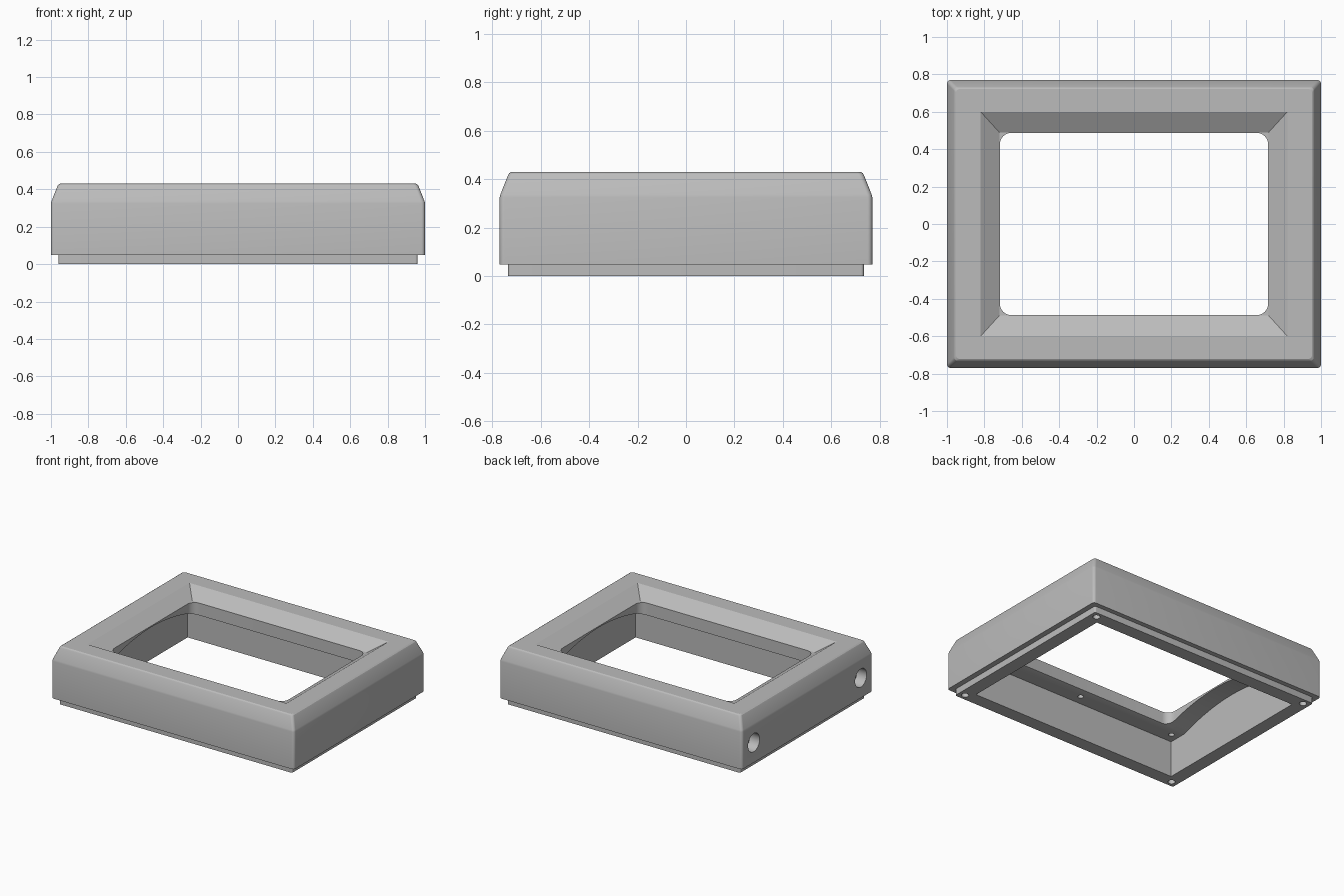
import bpy, bmesh, math
from mathutils import Matrix

if "Cube" in bpy.data.objects:
    bpy.data.objects.remove(bpy.data.objects["Cube"], do_unlink=True)

GREY = (0.5, 0.5, 0.5, 1)
mat = bpy.data.materials.new("plain grey")
mat.use_nodes = True
mat.diffuse_color = GREY
mat.node_tree.nodes["Principled BSDF"].inputs["Base Color"].default_value = GREY


def add_object(name, bm):
    bmesh.ops.recalc_face_normals(bm, faces=bm.faces)
    mesh = bpy.data.meshes.new(name)
    bm.to_mesh(mesh)
    bm.free()
    mesh.materials.append(mat)
    obj = bpy.data.objects.new(name, mesh)
    bpy.context.collection.objects.link(obj)
    return obj


def rounded_rect(hx, hy, r, z, seg=6):
    """Outline of a rectangle with rounded corners, or sharp ones if r is 0."""
    if r == 0:
        return [(hx, hy, z), (-hx, hy, z), (-hx, -hy, z), (hx, -hy, z)]
    pts = []
    for i, (sx, sy) in enumerate(((1, 1), (-1, 1), (-1, -1), (1, -1))):
        for k in range(seg + 1):
            a = math.pi / 2 * (i + k / seg)
            pts.append((sx * (hx - r) + r * math.cos(a),
                        sy * (hy - r) + r * math.sin(a), z))
    return pts


def loft(name, outlines):
    """Closed solid through a stack of matching outlines."""
    bm = bmesh.new()
    rings = [[bm.verts.new(p) for p in o] for o in outlines]
    n = len(rings[0])
    for a, b in zip(rings, rings[1:]):
        for i in range(n):
            j = (i + 1) % n
            bm.faces.new((a[i], a[j], b[j], b[i]))
    bm.faces.new(rings[0])
    bm.faces.new(rings[-1])
    return add_object(name, bm)


def cylinders(name, places, r, depth, axis="Z"):
    """A group of separate cylinders as one cutter."""
    bm = bmesh.new()
    turn = Matrix.Rotation(math.pi / 2, 4, "Y") if axis == "X" else Matrix()
    for p in places:
        bmesh.ops.create_cone(bm, cap_ends=True, segments=32, radius1=r, radius2=r,
                              depth=depth, matrix=Matrix.Translation(p) @ turn)
    return add_object(name, bm)


def cut(target, cutter):
    mod = target.modifiers.new("cut", "BOOLEAN")
    mod.operation = "DIFFERENCE"
    mod.solver = "EXACT"
    mod.object = cutter
    bpy.context.view_layer.objects.active = target
    bpy.ops.object.modifier_apply(modifier=mod.name)
    bpy.data.objects.remove(cutter, do_unlink=True)


# Outer shell: recessed foot, upright sides, chamfer and softened top edge
frame = loft("bezel_frame", [rounded_rect(*s) for s in (
    (0.96, 0.735, 0.012, 0), (0.96, 0.735, 0.012, 0.048),
    (1, 0.77, 0.02, 0.048), (1, 0.77, 0.02, 0.325), (0.997, 0.767, 0.02, 0.337),
    (0.966, 0.736, 0.02, 0.415), (0.961, 0.731, 0.02, 0.424),
    (0.952, 0.722, 0.02, 0.43))])

# Hollow underside: flat screw ledges front and back, arched roof between
arch = [(0.5 - k / 20, 0.27 + 0.085 * (1 - (1 - k / 10) ** 2)) for k in range(21)]
section = [(0.635, -0.1), (0.635, 0.27)] + arch + [(-0.635, 0.27), (-0.635, -0.1)]
cut(frame, loft("cavity_cutter", [[(x, y, z) for y, z in section] for x in (-0.86, 0.86)]))

# Sloped surround and rounded window opening
cut(frame, loft("slope_cutter", [rounded_rect(0.72, 0.49, 0, 0.365),
                                 rounded_rect(0.92, 0.71, 0, 0.495)]))
cut(frame, loft("window_cutter", [rounded_rect(0.717, 0.487, 0.06, z) for z in (0.1, 0.5)]))

# Screw holes in the foot and in the ledges
signs = (-1, 1)
cut(frame, cylinders("foot_hole_cutter",
                     [(sx * 0.91, sy * 0.69, 0) for sx in signs for sy in signs], 0.025, 0.12))
cut(frame, cylinders("ledge_hole_cutter",
                     [(x, sy * 0.56, 0.27) for x in (-0.8, 0, 0.8) for sy in signs], 0.02, 0.08))

# Round recesses in the right-hand side
cut(frame, cylinders("side_recess_cutter",
                     [(-1, sy * 0.63, 0.197) for sy in signs], 0.068, 0.16, "X"))

bpy.ops.object.select_all(action="DESELECT")
frame.select_set(True)
bpy.context.view_layer.objects.active = frame
bpy.ops.object.shade_smooth_by_angle(angle=math.radians(25))
